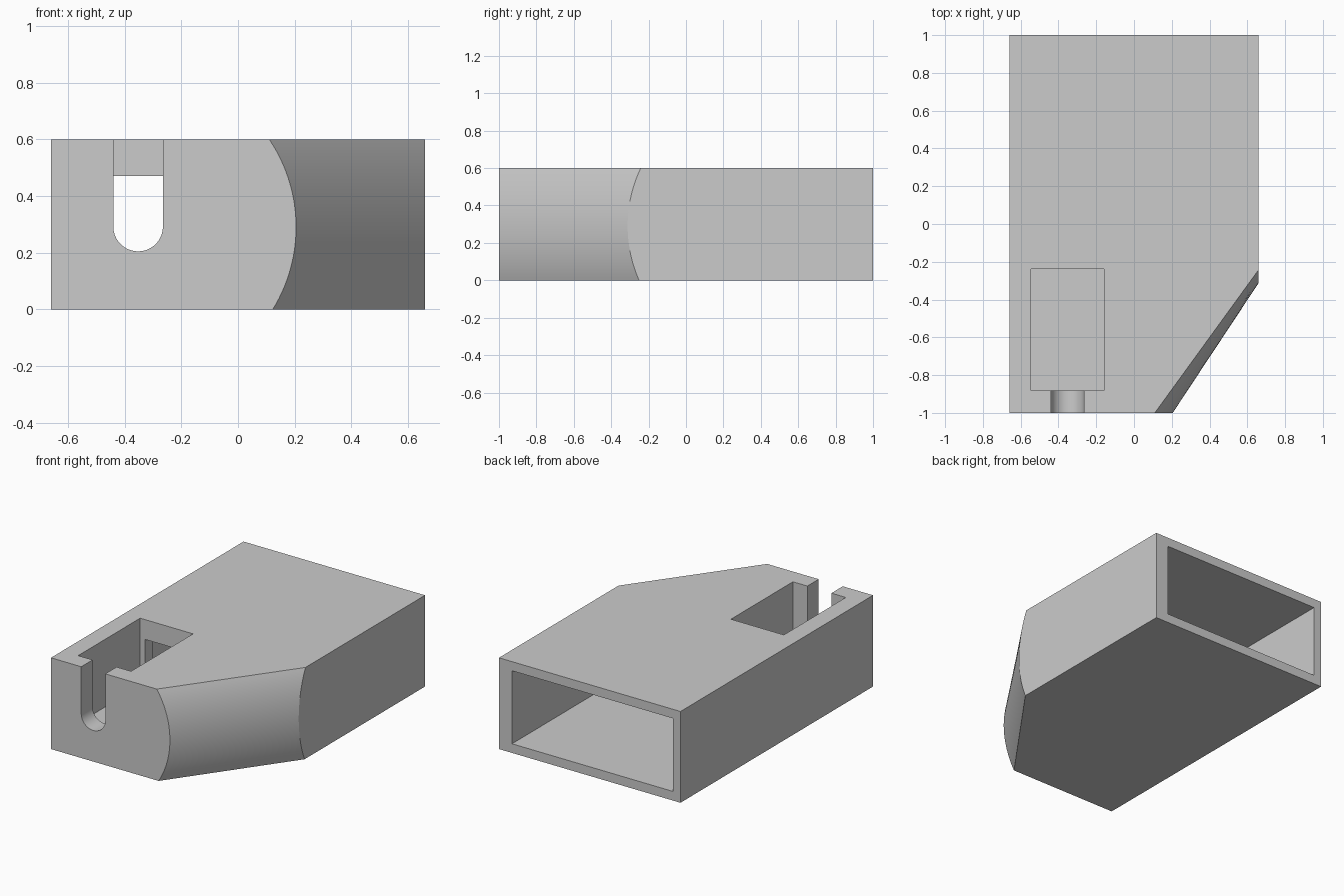
import bpy, bmesh, math

default = bpy.data.objects.get("Cube")
if default:
    bpy.data.objects.remove(default, do_unlink=True)

grey = bpy.data.materials.new("light grey")
grey.use_nodes = True
grey.diffuse_color = (0.6, 0.6, 0.6, 1)
grey.node_tree.nodes["Principled BSDF"].inputs["Base Color"].default_value = (0.6, 0.6, 0.6, 1)

HALF_W, HEIGHT, MID = 0.66, 0.6, 0.29


def make_object(name, bm):
    bmesh.ops.recalc_face_normals(bm, faces=bm.faces)
    mesh = bpy.data.meshes.new(name)
    bm.to_mesh(mesh)
    bm.free()
    mesh.materials.append(grey)
    obj = bpy.data.objects.new(name, mesh)
    bpy.context.collection.objects.link(obj)
    return obj


def box(name, x, y, z):
    bm = bmesh.new()
    bmesh.ops.create_cube(bm, size=1)
    for v in bm.verts:
        v.co = [(a + b) / 2 + c * (b - a) for (a, b), c in zip((x, y, z), v.co)]
    return make_object(name, bm)


def drop(z, radius):
    """Setback of a circular arc that bulges most at mid height."""
    return radius - math.sqrt(radius ** 2 - (z - MID) ** 2)


def housing():
    # Box with one corner replaced by a bulging ruled surface
    bm = bmesh.new()
    steps = 32
    levels = [HEIGHT * i / steps for i in range(steps + 1)]
    front = [bm.verts.new((0.205 - drop(z, 0.553), -1, z)) for z in levels]
    side = [bm.verts.new((HALF_W, -0.312 + drop(z, 0.72), z)) for z in levels]
    corners = [(HALF_W, 1), (-HALF_W, 1), (-HALF_W, -1)]
    low = [bm.verts.new((x, y, 0)) for x, y in corners]
    high = [bm.verts.new((x, y, HEIGHT)) for x, y in corners]
    for i in range(steps):
        bm.faces.new((front[i], side[i], side[i + 1], front[i + 1]))
    bm.faces.new([front[0], side[0]] + low)
    bm.faces.new([front[-1], side[-1]] + high)
    bm.faces.new(front + [high[2], low[2]])
    bm.faces.new(side + [high[0], low[0]])
    for i in range(2):
        bm.faces.new((low[i], low[i + 1], high[i + 1], high[i]))
    return make_object("housing", bm)


def slot():
    # Round-bottomed cable slot, open at the top
    bm = bmesh.new()
    cx, cz, r, n = -0.3525, 0.292, 0.0875, 32
    outline = [(cx - r, 0.8)]
    for i in range(n + 1):
        a = math.pi * (1 + i / n)
        outline.append((cx + r * math.cos(a), cz + r * math.sin(a)))
    outline.append((cx + r, 0.8))
    face = bm.faces.new([bm.verts.new((x, -1.2, z)) for x, z in outline])
    ext = bmesh.ops.extrude_face_region(bm, geom=[face])
    moved = [v for v in ext["geom"] if isinstance(v, bmesh.types.BMVert)]
    bmesh.ops.translate(bm, verts=moved, vec=(0, 0.4, 0))
    return make_object("slot_cutter", bm)


body = housing()
cutters = [
    box("cavity_cutter", (-0.605, 0.565), (-0.155, 1.2), (0.06, 0.54)),
    box("pocket_cutter", (-0.545, -0.16), (-0.882, -0.238), (0.155, 0.8)),
    box("window_cutter", (-0.508, -0.197), (-0.4, 0.0), (0.18, 0.47)),
    slot(),
]

# Carve the openings, then discard the cutters
bpy.ops.object.select_all(action="DESELECT")
bpy.context.view_layer.objects.active = body
body.select_set(True)
for cutter in cutters:
    mod = body.modifiers.new(cutter.name, "BOOLEAN")
    mod.operation = "DIFFERENCE"
    mod.solver = "EXACT"
    mod.object = cutter
    bpy.ops.object.modifier_apply(modifier=mod.name)
    bpy.data.objects.remove(cutter, do_unlink=True)

bpy.ops.object.shade_smooth_by_angle(angle=math.radians(20))
